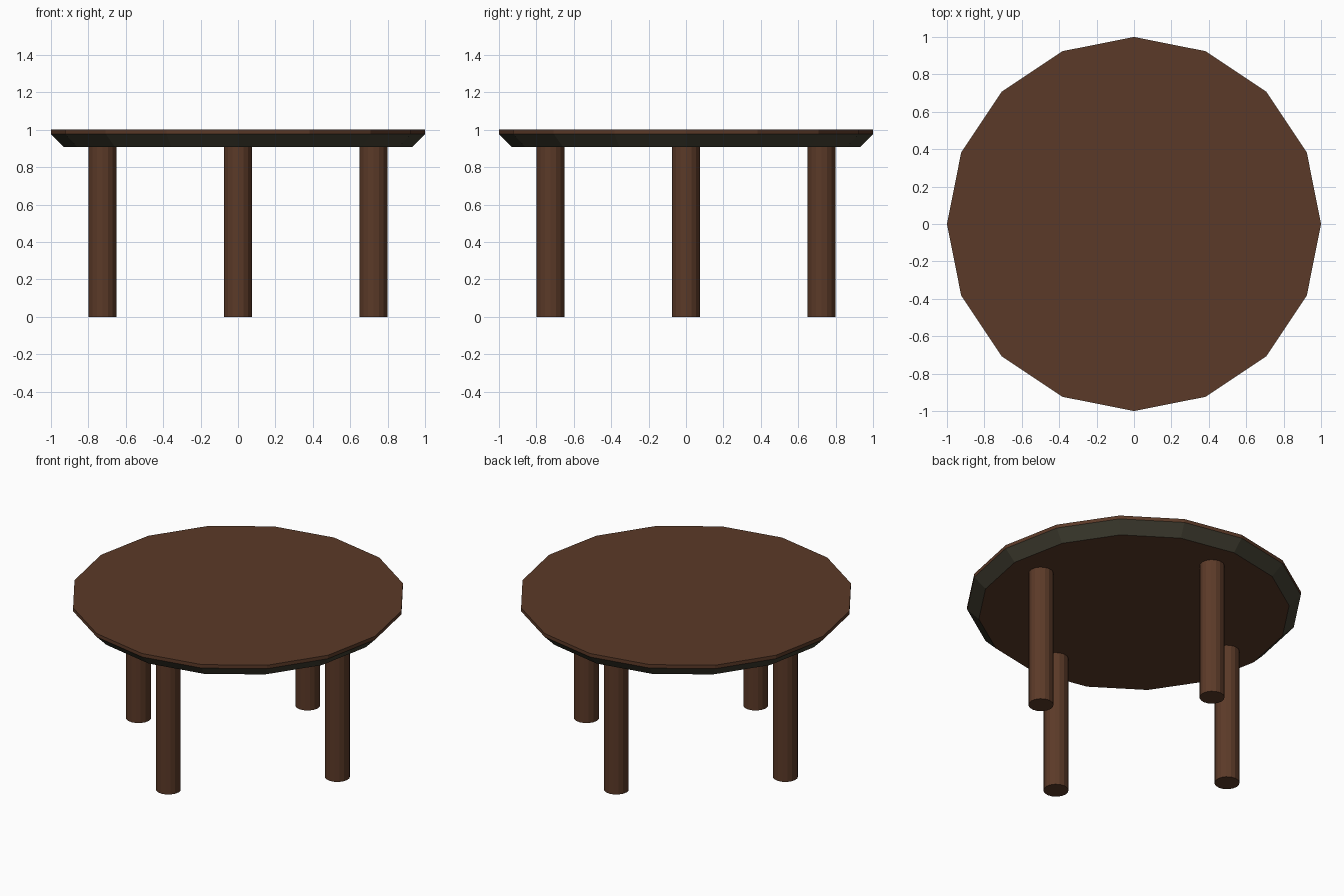
import bpy, bmesh, math
from mathutils import Matrix

if "Cube" in bpy.data.objects:
    bpy.data.objects.remove(bpy.data.objects["Cube"])


def material(name, rgb):
    m = bpy.data.materials.new(name)
    m.diffuse_color = (*rgb, 1.0)
    m.use_nodes = True
    m.node_tree.nodes["Principled BSDF"].inputs["Base Color"].default_value = m.diffuse_color
    return m


brown = material("brown wood", (0.105, 0.042, 0.021))
dark_edge = material("dark edge", (0.056, 0.052, 0.033))


def lathe(name, profile, sides, materials, location=(0, 0, 0)):
    """Solid of stacked (radius, height) rings with flat faces and closed ends."""
    bm = bmesh.new()
    rings = []
    for r, z in profile:
        rings.append([bm.verts.new((r * math.cos(2 * math.pi * i / sides),
                                    r * math.sin(2 * math.pi * i / sides), z))
                      for i in range(sides)])
    for low, high in zip(rings, rings[1:]):
        for i in range(sides):
            j = (i + 1) % sides
            bm.faces.new((low[i], low[j], high[j], high[i]))
    bm.faces.new(rings[0][::-1])
    bm.faces.new(rings[-1])
    bm.normal_update()
    mesh = bpy.data.meshes.new(name)
    bm.to_mesh(mesh)
    bm.free()
    for m in materials:
        mesh.materials.append(m)
    obj = bpy.data.objects.new(name, mesh)
    obj.location = location
    bpy.context.collection.objects.link(obj)
    return obj


# Sixteen-sided top with a thin rim and an undercut bevel
top = lathe("table_top", [(0.93, 0.907), (1.0, 0.977), (1.0, 1.0)], 16,
            [brown, dark_edge])

# Only the sloping underside bevel is dark
for face in top.data.polygons:
    if -0.95 < face.normal.z < -0.2:
        face.material_index = 1

# Four round legs, one on each axis
for k, side in enumerate(("right", "back", "left", "front")):
    a = k * math.pi / 2
    lathe(side + "_leg", [(0.075, 0.0), (0.075, 0.907)], 16, [brown],
          (0.725 * math.cos(a), 0.725 * math.sin(a), 0))
